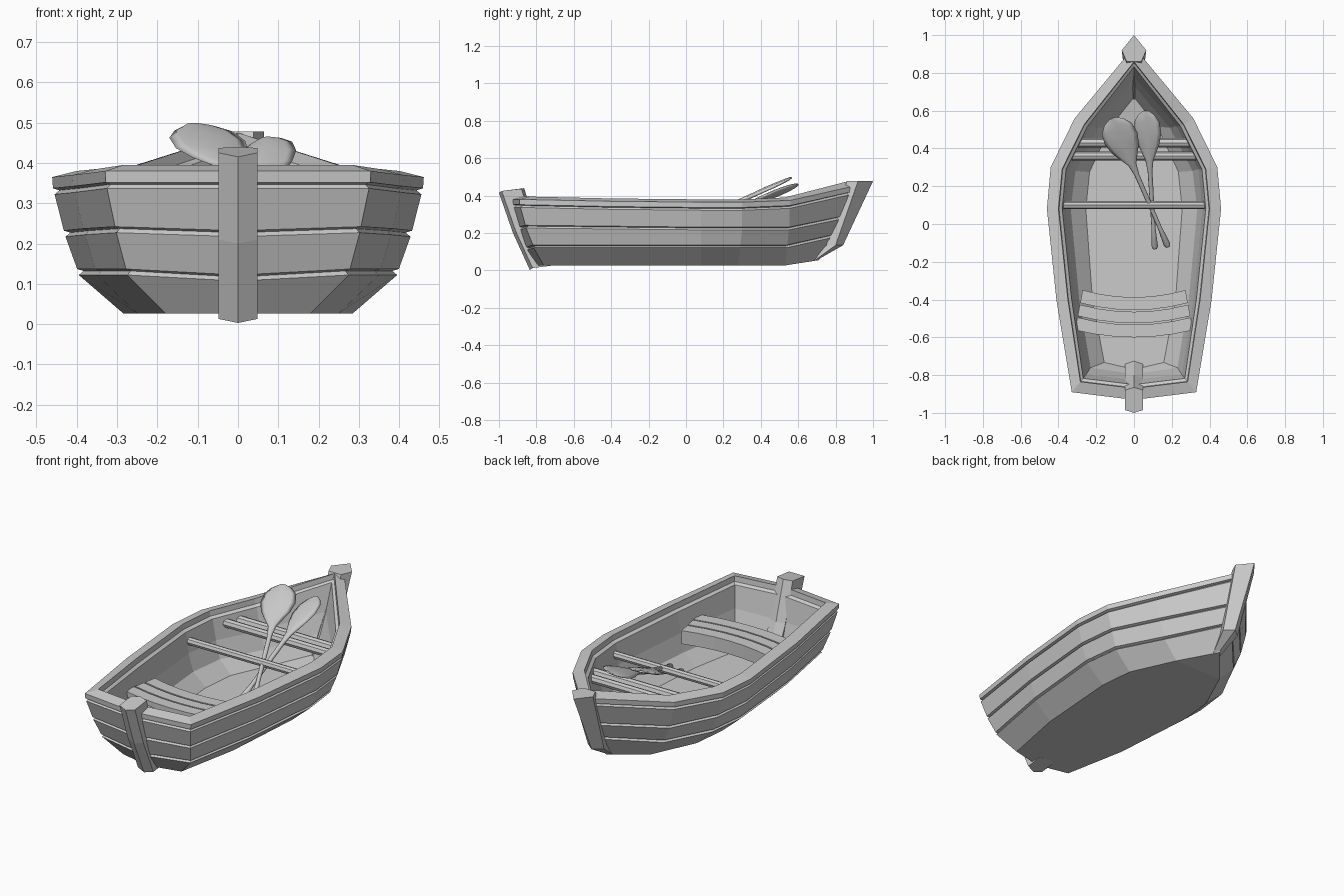
import bpy, bmesh, math
from mathutils import Vector

if "Cube" in bpy.data.objects:
    bpy.data.objects.remove(bpy.data.objects["Cube"])


def make(name, verts, faces):
    bm = bmesh.new()
    vs = [bm.verts.new(v) for v in verts]
    for f in faces:
        bm.faces.new([vs[i] for i in f])
    bmesh.ops.remove_doubles(bm, verts=bm.verts, dist=0.0005)
    bmesh.ops.dissolve_degenerate(bm, edges=bm.edges, dist=0.0004)
    bmesh.ops.recalc_face_normals(bm, faces=bm.faces)
    me = bpy.data.meshes.new(name)
    bm.to_mesh(me)
    bm.free()
    ob = bpy.data.objects.new(name, me)
    bpy.context.collection.objects.link(ob)
    return ob


def loft(name, rings):
    # closed rings of equal size joined in order, with end caps
    n, m = len(rings[0]), len(rings)
    verts = [p for r in rings for p in r]
    faces = [(i * n + j, i * n + (j + 1) % n, (i + 1) * n + (j + 1) % n, (i + 1) * n + j)
             for i in range(m - 1) for j in range(n)]
    faces += [tuple(range(n)), tuple(range((m - 1) * n, m * n))]
    return make(name, verts, faces)


# Hull plank lines, stern centre to bow: floor, chine, middle, rim
LEVELS = [
    [(0, -.80, .027), (.18, -.76, .027), (.25, -.4, .027), (.285, .08, .027),
     (.265, .28, .027), (.15, .53, .027), (0, .71, .055)],
    [(0, -.855, .115), (.275, -.815, .13), (.35, -.4, .13), (.395, .08, .13),
     (.37, .29, .13), (.24, .54, .13), (0, .81, .19)],
    [(0, -.89, .225), (.302, -.855, .235), (.38, -.4, .23), (.428, .08, .225),
     (.405, .3, .225), (.28, .55, .225), (0, .865, .29)],
    [(0, -.925, .345), (.325, -.885, .345), (.405, -.4, .335), (.455, .08, .33),
     (.435, .3, .33), (.31, .555, .34), (0, .93, .425)],
]
INWARD = [(0, 1), (-.75, .9), (-1, 0), (-1, 0), (-1, -.15), (-.85, -.5), (0, -1.3)]


def row(level, inset=0.0, dz=0.0):
    return [(max(0, x + i * inset), y + j * inset, z + dz)
            for (x, y, z), (i, j) in zip(LEVELS[level], INWARD)]


def centre(r):
    return [(0, y, z) for x, y, z in r]


rows = [centre(row(0)), row(0)]
for k in (1, 2, 3):  # planks separated by V grooves
    rows += [row(k, 0, -.008), row(k, .012, .002), row(k, -.004, .007)]
rows += [row(3, -.006, .035), row(3, .055, .05), row(3, .058, .02), row(3, .075, .01),
         row(2, .065), row(1, .06), row(0, .03, .035)]
rows.append(centre(rows[-1]))
verts, faces, n = [], [], 7
for s in (1, -1):
    base = len(verts)
    verts += [(s * x, y, z) for r in rows for x, y, z in r]
    for i in range(len(rows) - 1):
        for j in range(n - 1):
            a = base + i * n + j
            faces.append((a, a + 1, a + n + 1, a + n))
make("hull", verts, faces)

# Bow stem, lofted from pointed sections (nose, side, back, height, half width)
make_ring = lambda nose, side, back, z, w: [
    (0, nose, z), (w, side, z), (w * .6, back, z), (-w * .6, back, z), (-w, side, z)]
loft("bow_stem", [make_ring(.70, .69, .68, .055, .025), make_ring(.84, .80, .75, .135, .05),
                  make_ring(1.0, .92, .86, .478, .065)])
# Inner stem inside the bow
loft("inner_stem", [[(0, .64, .06), (.03, .68, .06), (-.03, .68, .06)],
                    [(0, .85, .42), (.025, .90, .42), (-.025, .90, .42)]])

# Stern post straddling the transom
loft("stern_post", [
    [(0, f, z - .01), (.048, f + .015, z), (.048, b - .015, z + .012), (0, b, z + .015),
     (-.048, b - .015, z + .012), (-.048, f + .015, z)]
    for f, b, z in ((-.835, -.71, .013), (-.925, -.80, .21), (-1.0, -.865, .425))])

# Curved stern seat planks: front edge, back edge, half widths, thickness
for i, (y1, y2, w1, w2, t) in enumerate([(-.35, -.418, .272, .285, .075),
                                         (-.427, -.487, .287, .298, .03),
                                         (-.495, -.562, .30, .312, .03)]):
    rings = []
    for k in range(7):
        u = k / 3 - 1
        d = .038 * (1 - u * u)
        top = .275
        rings.append([(u * w1, y1 - d, top), (u * w2, y2 - d, top),
                      (u * w2, y2 - d, top - t), (u * w1, y1 - d, top - t)])
    loft(f"seat_plank_{i + 1}", rings)

# Round cross bars
for i, (y, z, w, r) in enumerate([(.10, .285, .39, .021), (.36, .30, .365, .024),
                                  (.43, .30, .335, .024)]):
    loft(f"cross_bar_{i + 1}", [
        [(x, y + r * math.cos(a), z + r * math.sin(a))
         for a in (math.tau * k / 8 for k in range(8))] for x in (-w, w)])

# Oars: (position along length, half width, half thickness)
OAR = [(0, .012, .012), (.02, .018, .018), (.15, .011, .011), (.56, .013, .012),
       (.64, .022, .012), (.76, .075, .012), (.84, .093, .012), (.92, .085, .01),
       (.97, .055, .008), (1, .018, .005)]


def oar(name, start, end, roll, wide):
    a, b = Vector(start), Vector(end)
    d = (b - a).normalized()
    side = d.cross(Vector((0, 0, 1))).normalized()
    up = side.cross(d)
    c, s = math.cos(roll), math.sin(roll)
    side, up = side * c + up * s, up * c - side * s
    rings = []
    for t, w, h in OAR:
        w = w * wide if t > .7 else w
        rings.append([a.lerp(b, t) + side * w * math.cos(q) + up * h * math.sin(q)
                      for q in (math.tau * k / 8 for k in range(8))])
    ob = loft(name, rings)
    for p in ob.data.polygons:
        p.use_smooth = len(p.vertices) == 4


oar("oar_left", (.18, -.12, .185), (-.115, .56, .495), .1, 1.0)
oar("oar_right", (.11, -.13, .17), (.065, .60, .46), .25, .8)
